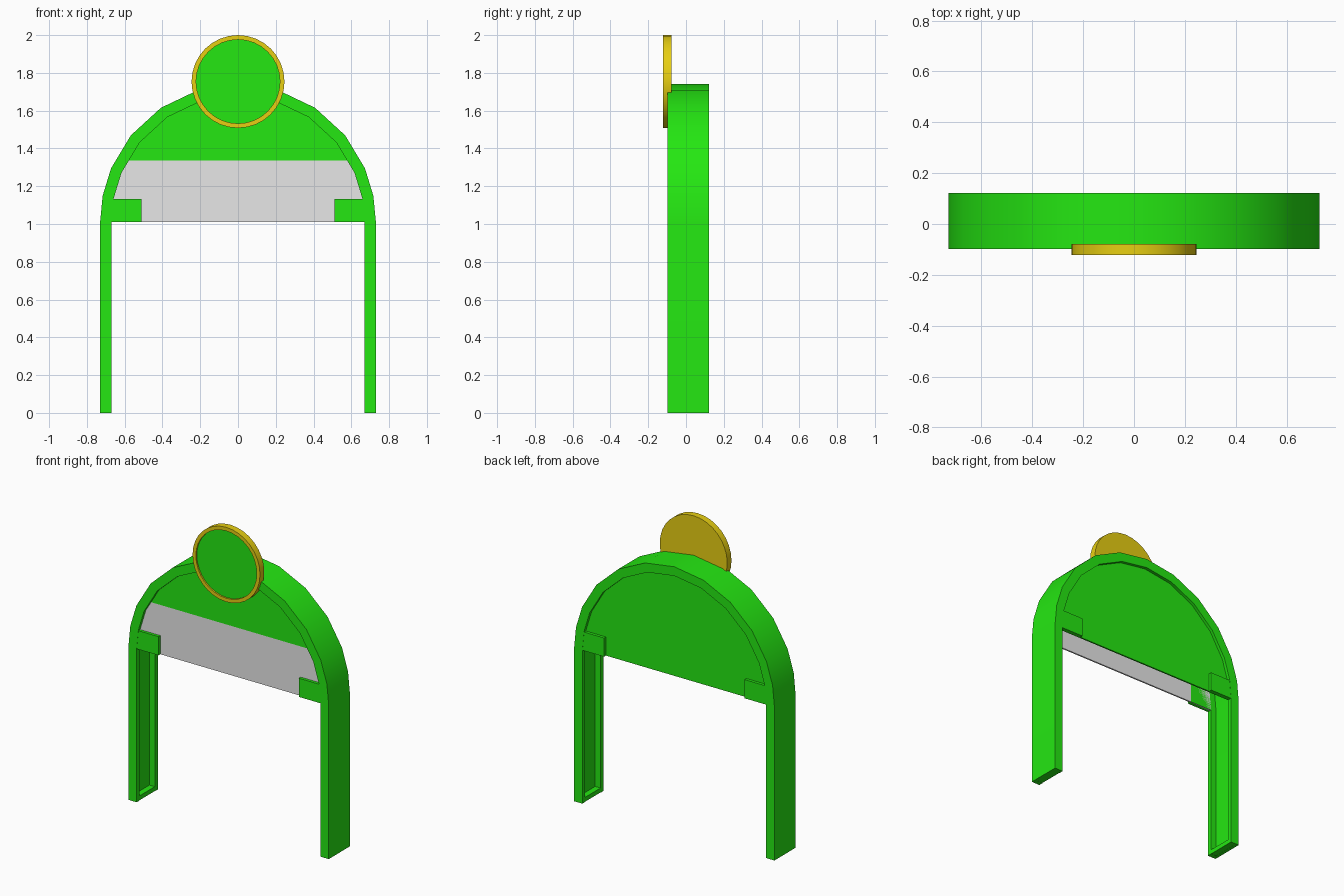
import bpy, bmesh
from math import sin, cos, radians, pi
from mathutils import Matrix, Vector

cube = bpy.data.objects.get("Cube")
if cube:
    bpy.data.objects.remove(cube, do_unlink=True)


def material(name, color):
    m = bpy.data.materials.new(name)
    m.use_nodes = True
    m.diffuse_color = (*color, 1)
    m.node_tree.nodes["Principled BSDF"].inputs["Base Color"].default_value = (*color, 1)
    return m


GREEN = material("bright green", (0.018, 0.8, 0.006))
GREY = material("light grey", (0.8, 0.8, 0.8))
GOLD = material("gold", (0.8, 0.62, 0.006))

FRONT, BACK = -0.098, 0.122      # depth of the arch
RADIUS, SPRING = 0.73, 1.01      # outer radius and springing height
BAND, LIP, WEB = 0.06, 0.03, 0.02
RECESS, SHEET = 0.02, 0.01

half = [0, 11, 23, 39, 56, 73]
ANGLES = [radians(a) for a in half + [90] + [180 - a for a in reversed(half)]]


def finish(name, bm, mats, smooth=False):
    bmesh.ops.recalc_face_normals(bm, faces=bm.faces)
    mesh = bpy.data.meshes.new(name)
    bm.to_mesh(mesh)
    bm.free()
    for m in mats:
        mesh.materials.append(m)
    ob = bpy.data.objects.new(name, mesh)
    bpy.context.collection.objects.link(ob)
    if smooth:
        bpy.ops.object.select_all(action='DESELECT')
        ob.select_set(True)
        bpy.context.view_layer.objects.active = ob
        bpy.ops.object.shade_smooth_by_angle(angle=radians(30))
    return ob


def box(name, lo, hi, mat):
    bm = bmesh.new()
    lo, hi = Vector(lo), Vector(hi)
    bmesh.ops.create_cube(bm, size=1, matrix=Matrix.Translation((lo + hi) / 2)
                          @ Matrix.Diagonal((*(hi - lo), 1)))
    return finish(name, bm, [mat])


# Arch and legs: a channel open towards the inside, swept along the path
section = [(0, FRONT), (0, BACK), (BAND, BACK), (BAND, BACK - LIP), (WEB, BACK - LIP),
           (WEB, FRONT + LIP), (BAND, FRONT + LIP), (BAND, FRONT)]
stations = [(0, 0)] + [(a, SPRING) for a in ANGLES] + [(pi, 0)]
bm = bmesh.new()
rings = []
for a, base in stations:
    rings.append([bm.verts.new(((RADIUS - d) * cos(a), y, base + (RADIUS - d) * sin(a)
                                if base else 0)) for d, y in section])
for r, s in zip(rings, rings[1:]):
    for i in range(len(section)):
        j = (i + 1) % len(section)
        bm.faces.new((r[i], r[j], s[j], s[i]))
bm.faces.new(rings[0])
bm.faces.new(rings[-1])
finish("arch_frame", bm, [GREEN], smooth=True)


# Half-round sheets closing the arch at front and back
def sheet(name, y, mats, split=None):
    bm = bmesh.new()
    r = RADIUS - 0.04
    face = bm.faces.new([bm.verts.new((r * cos(a), y, SPRING + r * sin(a))) for a in ANGLES])
    ext = bmesh.ops.extrude_face_region(bm, geom=[face], use_keep_orig=True)
    bmesh.ops.translate(bm, vec=(0, SHEET, 0),
                        verts=[v for v in ext["geom"] if isinstance(v, bmesh.types.BMVert)])
    if split:
        bmesh.ops.bisect_plane(bm, geom=bm.verts[:] + bm.edges[:] + bm.faces[:],
                               plane_co=(0, 0, split), plane_no=(0, 0, 1))
        for f in bm.faces:
            f.material_index = int(f.calc_center_median().z < split)
    finish(name, bm, mats)


sheet("front_panel", FRONT + RECESS, [GREEN, GREY], split=1.335)
sheet("back_panel", BACK - RECESS - SHEET, [GREEN])

# Corner brackets and leg feet on both sides
for side, x in (("left", 1), ("right", -1)):
    def span(a, b):
        return sorted((x * a, x * b))
    x0, x1 = span(0.512, 0.669)
    for end, y0, y1 in (("front", FRONT + 0.001, FRONT + LIP),
                        ("back", BACK - LIP, BACK - 0.001)):
        box(f"{side}_{end}_bracket", (x0, y0, SPRING), (x1, y1, 1.133), GREEN)
    x0, x1 = span(0.671, 0.728)
    box(f"{side}_foot", (x0, FRONT + 0.002, 0.001), (x1, BACK - 0.002, 0.03), GREEN)

# Round badge: gold rim and back, sunken green face
bm = bmesh.new()
bmesh.ops.create_cone(bm, cap_ends=True, segments=32, radius1=0.246, radius2=0.246, depth=0.044,
                      matrix=Matrix.Translation((0, -0.1, 1.754)) @ Matrix.Rotation(pi / 2, 4, 'X'))
bm.normal_update()
disc = min(bm.faces, key=lambda f: f.calc_center_median().y)
bmesh.ops.inset_region(bm, faces=[disc], thickness=0.024)
ext = bmesh.ops.extrude_face_region(bm, geom=[disc])
bmesh.ops.delete(bm, geom=[disc], context='FACES_ONLY') if disc.is_valid else None
bmesh.ops.translate(bm, vec=(0, 0.01, 0),
                    verts=[v for v in ext["geom"] if isinstance(v, bmesh.types.BMVert)])
for f in ext["geom"]:
    if isinstance(f, bmesh.types.BMFace):
        f.material_index = 1
finish("round_badge", bm, [GOLD, GREEN], smooth=True)
